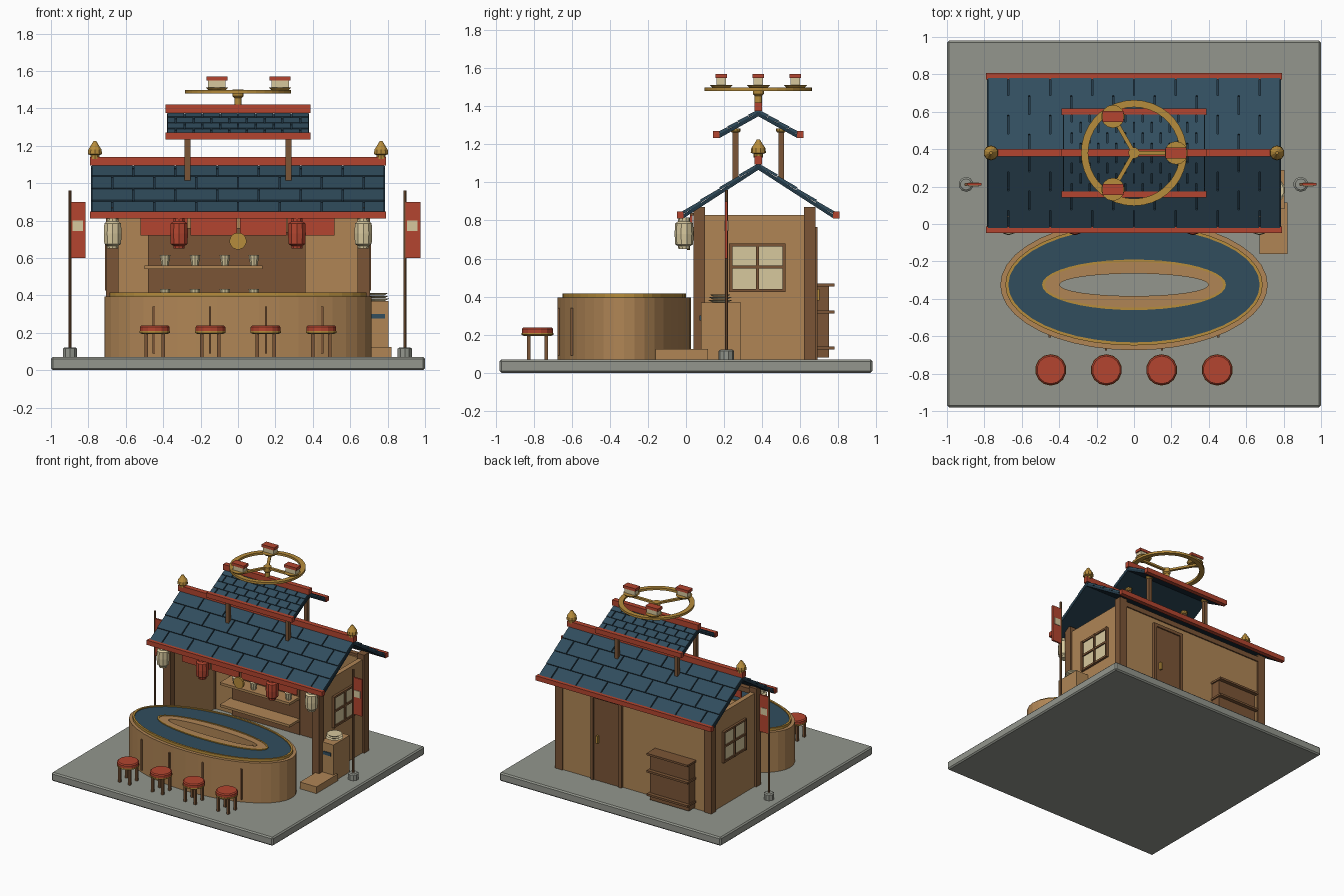
import bpy, bmesh
from math import sin, cos, pi, atan2, hypot, sqrt
from mathutils import Matrix, Vector

if "Cube" in bpy.data.objects:
    bpy.data.objects.remove(bpy.data.objects["Cube"])


def mat(name, hexcol):
    lin = [(int(hexcol[i:i + 2], 16) / 255) ** 2.2 for i in (0, 2, 4)]
    m = bpy.data.materials.new(name)
    m.diffuse_color = (*lin, 1)
    m.use_nodes = True
    m.node_tree.nodes["Principled BSDF"].inputs["Base Color"].default_value = m.diffuse_color
    return m


STONE, WOOD = mat("stone", "92958C"), mat("light_wood", "AE8456")
BROWN, RED = mat("dark_wood", "7A5639"), mat("red_paint", "B24733")
BLUE, NAVY = mat("roof_tile", "344E5E"), mat("roof_underside", "263A47")
CREAM, GOLD = mat("cream_paper", "D6C79C"), mat("gold", "B58B3E")


def finish(name, bm, m):
    bmesh.ops.recalc_face_normals(bm, faces=bm.faces)
    me = bpy.data.meshes.new(name)
    bm.to_mesh(me)
    bm.free()
    me.materials.append(m)
    ob = bpy.data.objects.new(name, me)
    bpy.context.collection.objects.link(ob)
    return ob


def add_box(bm, c, s, rx=0, rz=0):
    M = (Matrix.Translation(c) @ Matrix.Rotation(rz, 4, 'Z') @ Matrix.Rotation(rx, 4, 'X')
         @ Matrix.Diagonal((*s, 1)))
    bmesh.ops.create_cube(bm, size=1, matrix=M)


def boxes(name, m, *spans):
    """Each span is x0, x1, y0, y1, z0, z1."""
    bm = bmesh.new()
    for x0, x1, y0, y1, z0, z1 in spans:
        add_box(bm, ((x0 + x1) / 2, (y0 + y1) / 2, (z0 + z1) / 2), (x1 - x0, y1 - y0, z1 - z0))
    return finish(name, bm, m)


def lathe(name, m, x, y, profile, n=12):
    """Closed turned solid from (radius, z) pairs."""
    bm = bmesh.new()
    rings = [[bm.verts.new((x + r * cos(2 * pi * (i + .5) / n), y + r * sin(2 * pi * (i + .5) / n), z))
              for i in range(n)] for r, z in profile]
    for a, b in zip(rings, rings[1:]):
        for i in range(n):
            bm.faces.new((a[i], a[i - 1], b[i - 1], b[i]))
    bm.faces.new(rings[0])
    bm.faces.new(rings[-1])
    return finish(name, bm, m)


def oval_ring(name, m, cx, cy, outer, inner, z0, z1, n=40):
    bm = bmesh.new()
    loops = [[bm.verts.new((cx + r[0] * cos(2 * pi * i / n), cy + r[1] * sin(2 * pi * i / n), z))
              for i in range(n)] for r, z in ((outer, z0), (outer, z1), (inner, z1), (inner, z0))]
    for k in range(4):
        a, b = loops[k - 1], loops[k]
        for i in range(n):
            bm.faces.new((a[i], a[i - 1], b[i - 1], b[i]))
    return finish(name, bm, m)


def roof(name, hx, run, zr, ze, rows, cols):
    """Gabled roof about y = .38: slabs, staggered tiles, red ridge and eaves."""
    a, L, yc = atan2(zr - ze, run), hypot(run, zr - ze), .38
    slab, tiles = bmesh.new(), bmesh.new()
    tw, tl = 2 * hx / cols, L / rows
    for s in (-1, 1):
        down = Vector((0, s * cos(a), -sin(a)))
        up = Vector((0, s * sin(a), cos(a)))
        top = Vector((0, yc, zr))
        add_box(slab, top + down * L / 2 - up * .024, (2 * hx, L, .018), -s * a)
        for r in range(rows):
            edges = [-hx + tw * (c + (.5 if r % 2 else 0)) for c in range(cols + 1)]
            edges = [-hx] + [e for e in edges if -hx + .01 < e < hx - .01] + [hx]
            for x0, x1 in zip(edges, edges[1:]):
                p = top + down * tl * (r + .5) - up * .008
                p.x = (x0 + x1) / 2
                add_box(tiles, p, (x1 - x0 - .008, tl - .002, .014), -s * (a - .05))
    finish(name + "_slabs", slab, NAVY)
    finish(name + "_tiles", tiles, BLUE)
    e = hx + .007
    boxes(name + "_red_trim", RED, (-e, e, yc - .02, yc + .02, zr - .01, zr + .035),
          *[(-e, e, yc + s * run - .017, yc + s * run + .017, ze - .03, ze + .008) for s in (-1, 1)])


# Ground slab
base = boxes("base_slab", STONE, (-1, 1, -.98, .98, 0, .07))
bev = base.modifiers.new("bevel", 'BEVEL')
bev.width, bev.segments = .01, 1

# House shell, open at the front
boxes("house_walls", WOOD, (-.69, .69, .63, .67, .07, .83),
      *[(min(s * .65, s * .69), max(s * .65, s * .69), .08, .65, .07, .83) for s in (-1, 1)])
boxes("corner_posts", BROWN, *[(x - .033, x + .033, y - .03, y + .03, .07, .87)
                               for x in (-.672, .672) for y in (.07, .65)])
boxes("wall_beams", BROWN, (-.7, .7, .05, .09, .81, .85), (-.7, .7, .64, .68, .81, .85))

# Side windows
for s, side in ((-1, "left"), (1, "right")):
    def sx(a, b):
        return min(s * a, s * b), max(s * a, s * b)
    boxes(side + "_window_panes", CREAM, (*sx(.68, .698), .24, .51, .44, .67))
    boxes(side + "_window_frame", BROWN,
          *[(*sx(.685, .71), y - .008, y + .008, .425, .68) for y in (.235, .375, .515)],
          *[(*sx(.685, .708), .23, .52, z - .008, z + .008) for z in (.433, .555, .672)])

# Back door and outside shelf unit
boxes("back_door", BROWN, (.12, .36, .615, .68, .07, .74))
boxes("door_frame", BROWN, (.1, .125, .66, .69, .07, .765), (.355, .38, .66, .69, .07, .765),
      (.1, .38, .66, .69, .74, .765))
boxes("door_handle", GOLD, (.31, .325, .68, .7, .38, .44))
boxes("outside_shelf", BROWN, (-.55, -.2, .67, .75, .08, .46),
      *[(-.56, -.19, .67, .78, z - .008, z + .008) for z in (.13, .32, .46)])

# Inside shelves with cups
boxes("inside_back_panel", BROWN, (-.48, .13, .61, .64, .07, .76))
boxes("inside_shelves", WOOD, *[(-.5, .13, .48, .62, z - .01, z + .01) for z in (.19, .37, .55)])
for z in (.38, .56):
    for x in (-.39, -.23, -.07, .085):
        lathe("cup", CREAM, x, .53, [(.02, z), (.03, z + .055)], 10)

# Roofs, posts and finials
roof("main_roof", .785, .41, 1.105, .84, 4, 7)
roof("upper_roof", .38, .22, 1.385, 1.262, 4, 8)
for x in (-.27, .27):
    for y in (.26, .50):
        boxes("upper_roof_post", BROWN, (x - .015, x + .015, y - .015, y + .015, 1.0, 1.28))
        lathe("post_cap", GOLD, x, y, [(.02, 1.262), (.027, 1.27), (.027, 1.283)], 10)
for x in (-.765, .765):
    lathe("ridge_finial", GOLD, x, .38,
          [(.025, 1.13), (.025, 1.15), (.04, 1.155), (.037, 1.18), (.02, 1.205), (.008, 1.225)], 10)

# Roof wheel with three servings
oval_ring("wheel_rim", GOLD, 0, .38, (.283, .283), (.245, .245), 1.48, 1.498, 36)
lathe("wheel_hub", GOLD, 0, .38, [(.02, 1.4), (.02, 1.455), (.03, 1.465), (.03, 1.5)], 12)
spokes = bmesh.new()
for k in range(3):
    t = 2 * pi * k / 3
    add_box(spokes, (.13 * cos(t), .38 + .13 * sin(t), 1.488), (.26, .022, .016), 0, t)
    x, y = .225 * cos(t), .38 + .225 * sin(t)
    lathe("serving_plate", GOLD, x, y, [(.045, 1.495), (.062, 1.512)], 14)
    boxes("rice_block", CREAM, (x - .047, x + .047, y - .025, y + .025, 1.51, 1.55))
    boxes("topping", RED, (x - .056, x + .056, y - .03, y + .03, 1.548, 1.57))
finish("wheel_spokes", spokes, GOLD)

# Lanterns, curtain and hanging disc
for x, m in ((-.67, CREAM), (-.315, RED), (.315, RED), (.67, CREAM)):
    lathe("lantern", m, x, -.01, [(.03, .65), (.032, .665), (.047, .675), (.05, .73), (.047, .785),
                                  (.032, .795), (.03, .815)], 10)
boxes("curtain", RED, *[(x, x + .25, .022, .034, .72, .83) for x in (-.52, -.255, .01, .265)])
boxes("curtain_rod", BROWN, (-.66, .66, .022, .05, .825, .84))
disc = lathe("hanging_disc", GOLD, 0, 0, [(.045, -.008), (.045, .008)], 16)
disc.rotation_euler.x, disc.location = pi / 2, (0, .012, .69)

# Oval counter with moving belt
CY = -.325
oval_ring("counter_body", WOOD, 0, CY, (.715, .35), (.41, .068), .07, .395)
oval_ring("belt", BLUE, 0, CY, (.672, .308), (.485, .13), .385, .408)
oval_ring("outer_rail", GOLD, 0, CY, (.688, .324), (.672, .308), .385, .416)
oval_ring("inner_rail", GOLD, 0, CY, (.492, .135), (.477, .122), .385, .416)
oval_ring("inner_lip", WOOD, 0, CY, (.48, .125), (.398, .06), .385, .412)
slats = bmesh.new()
for x in (-.45, -.15, .15, .45):
    y = CY - .35 * sqrt(1 - (x / .715) ** 2)
    add_box(slats, (x, y, .215), (.012, .018, .25))
finish("counter_slats", slats, BROWN)

# Stools
for x in (-.445, -.148, .148, .445):
    lathe("stool_seat", RED, x, -.78, [(.082, .208), (.082, .23), (.074, .238)], 14)
    lathe("stool_plate", GOLD, x, -.78, [(.07, .193), (.084, .2), (.084, .21)], 14)
    boxes("stool_legs", BROWN, *[(x + i - .009, x + i + .009, -.78 + j - .009, -.78 + j + .009, .07, .2)
                                 for i in (-.045, .045) for j in (-.045, .045)])

# Side cabinet, step and plate stack
boxes("cabinet", WOOD, (.69, .805, .08, .29, .07, .37))
boxes("cabinet_slot", BLUE, (.715, .785, .072, .09, .275, .3))
boxes("step", WOOD, (.67, .82, -.16, .115, .07, .125))
for i in range(3):
    z = .37 + .015 * i
    lathe("stacked_plate", CREAM, .745, .18, [(.04, z), (.065 - .004 * i, z + .012)], 12)

# Banners on poles
for x in (-.898, .892):
    lathe("pole_foot", STONE, x, .212, [(.04, .07), (.04, .115), (.03, .122)], 10)
    lathe("banner_pole", BROWN, x, .212, [(.009, .07), (.009, .96)], 8)
    boxes("banner", RED, (x, x + .083, .205, .219, .6, .9))
    boxes("banner_patch", CREAM, (x + .012, x + .068, .201, .223, .745, .8))
